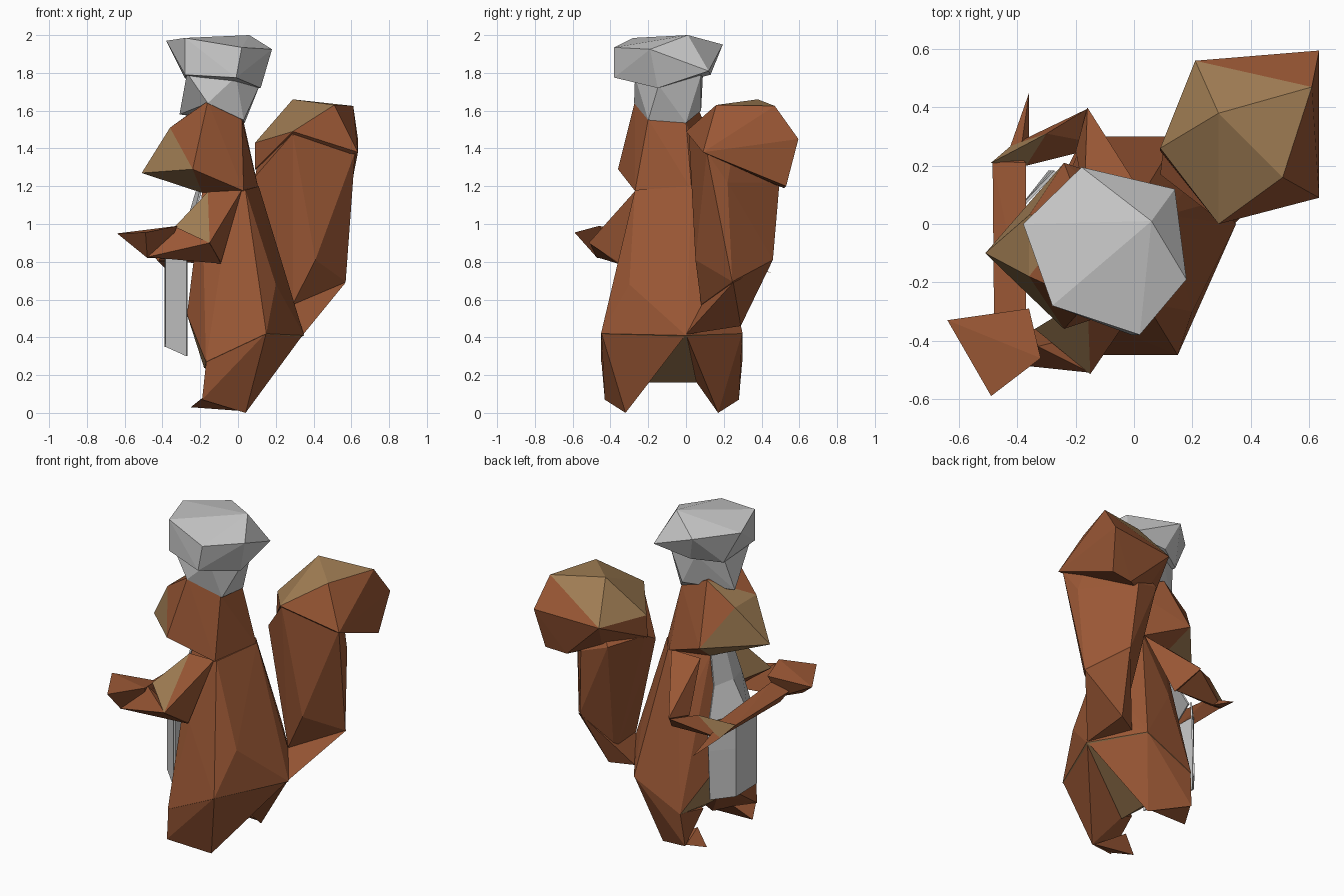
import bpy, bmesh

MID = -0.075  # the animal's own mirror plane in y


def mat(name, rgb):
    m = bpy.data.materials.new(name)
    m.diffuse_color = (*rgb, 1)
    return m


BROWN = mat("brown_fur", (0.32, 0.095, 0.035))
TAN = mat("tan_fur", (0.36, 0.21, 0.09))


def mirror(pts):
    return [(x, 2 * MID - y, z) for x, y, z in pts]


def link(name, bm, mats=()):
    me = bpy.data.meshes.new(name)
    bm.to_mesh(me)
    bm.free()
    for m in mats:
        me.materials.append(m)
    ob = bpy.data.objects.new(name, me)
    bpy.context.collection.objects.link(ob)
    return ob


def hull(name, pts, mats=(BROWN, TAN), is_tan=None):
    """Faceted convex block; is_tan(normal, centre) picks the tan faces."""
    bm = bmesh.new()
    for p in pts:
        bm.verts.new(p)
    res = bmesh.ops.convex_hull(bm, input=bm.verts)
    junk = {g for k in ("geom_interior", "geom_unused") for g in res[k]
            if isinstance(g, bmesh.types.BMVert)}
    bmesh.ops.delete(bm, geom=list(junk), context='VERTS')
    bmesh.ops.recalc_face_normals(bm, faces=bm.faces)
    if is_tan:
        for f in bm.faces:
            f.material_index = int(is_tan(f.normal, f.calc_center_median()))
    return link(name, bm, mats)


def union(name, parts):
    """Fuse overlapping blocks into one clean skin."""
    base = parts[0]
    for p in parts[1:]:
        mod = base.modifiers.new("fuse", 'BOOLEAN')
        mod.operation, mod.solver, mod.object = 'UNION', 'EXACT', p
    dg = bpy.context.evaluated_depsgraph_get()
    me = bpy.data.meshes.new_from_object(base.evaluated_get(dg))
    base.modifiers.clear()
    base.data = me
    base.name = name
    for p in parts[1:]:
        bpy.data.objects.remove(p)
    return base


def sheet(name, rows, thick):
    """Cloth panel skinned through rows of points."""
    bm = bmesh.new()
    vs = [[bm.verts.new(p) for p in r] for r in rows]
    for a, b in zip(vs, vs[1:]):
        for i in range(len(a) - 1):
            bm.faces.new((a[i], a[i + 1], b[i + 1], b[i]))
    ob = link(name, bm)
    mod = ob.modifiers.new("thickness", 'SOLIDIFY')
    mod.thickness = thick
    mod.offset = 0
    return ob


# Torso
side = [(0.15, -0.45, 0.42), (-0.17, -0.45, 0.27), (0.2, -0.3, 0.68),
        (-0.09, -0.35, 0.79), (-0.27, -0.2, 0.52), (0.04, -0.27, 1.18),
        (-0.19, -0.18, 1.17), (-0.18, -0.16, 0.24), (-0.08, -0.2, 0.16)]
body = [hull("torso", side + mirror(side)
             + [(0.35, 0.0, 0.41), (0.29, 0.08, 0.57), (0.11, 0.03, 1.2)],
             is_tan=lambda n, c: n.x < -0.9 or n.z < -0.6)]

# Legs and feet
leg = [(0.15, -0.448, 0.425), (-0.168, -0.448, 0.275), (-0.19, -0.43, 0.07),
       (0.04, -0.32, 0.0), (-0.08, -0.2, 0.17), (-0.17, -0.22, 0.22)]
foot = [(-0.25, -0.3, 0.03), (-0.19, -0.42, 0.075), (0.02, -0.325, 0.01),
        (-0.15, -0.25, 0.11)]
hip = [(0.345, 0.0, 0.415)]
for label, flip in (("right", list), ("left", mirror)):
    body += [hull(label + "_leg", flip(leg) + hip),
             hull(label + "_foot", flip(foot))]

# Head
cheek = [(-0.16, -0.27, 1.65), (-0.36, -0.18, 1.51), (-0.24, -0.36, 1.29),
         (0.03, -0.27, 1.175), (-0.19, -0.18, 1.165)]
body.append(hull("head", cheek + mirror(cheek[1:])
                 + [(-0.18, 0.05, 1.64), (0.02, -0.2, 1.555), (0.03, 0.0, 1.54),
                    (-0.51, -0.1, 1.27), (0.11, 0.03, 1.18)],
                 is_tan=lambda n, c: c.x < -0.3))

# Tail
body += [
    hull("tail_base", [
        (0.345, 0.0, 0.415), (0.57, 0.25, 0.69), (0.28, 0.08, 0.57),
        (0.33, 0.29, 0.46), (0.2, 0.22, 0.45), (0.41, 0.455, 0.8)]),
    hull("tail_stem", [
        (0.57, 0.245, 0.695), (0.41, 0.05, 0.81), (0.29, 0.08, 0.575),
        (0.3, 0.28, 0.5), (0.41, 0.46, 0.81), (0.62, 0.11, 1.38),
        (0.29, 0.015, 1.48), (0.09, 0.17, 1.25), (0.1, 0.26, 1.3),
        (0.22, 0.46, 1.27), (0.38, 0.495, 1.22), (0.6, 0.22, 1.22),
        (0.55, 0.25, 1.4), (0.3, 0.4, 1.4)]),
    hull("tail_tip", [
        (0.29, 0.38, 1.66), (0.51, 0.16, 1.63), (0.61, 0.47, 1.625),
        (0.29, 0.0, 1.49), (0.635, 0.595, 1.45), (0.21, 0.56, 1.43),
        (0.09, 0.26, 1.43), (0.635, 0.09, 1.38), (0.09, 0.25, 1.29),
        (0.26, 0.46, 1.28), (0.46, 0.52, 1.19), (0.6, 0.53, 1.2)],
        is_tan=lambda n, c: c.z > 1.43 and c.x < 0.47 and n.z > 0.2)]

# Right arm
body += [
    hull("right_upper_arm", [
        (0.02, -0.265, 1.18), (-0.16, -0.25, 1.17), (-0.34, -0.36, 0.98),
        (-0.15, -0.515, 0.9), (-0.09, -0.36, 0.795), (-0.15, -0.28, 0.87)],
        is_tan=lambda n, c: c.x < -0.2),
    hull("right_forearm", [
        (-0.15, -0.51, 0.9), (-0.09, -0.36, 0.79), (-0.33, -0.42, 0.985),
        (-0.48, -0.475, 0.825), (-0.4, -0.36, 0.825)]),
    hull("right_hand", [
        (-0.64, -0.33, 0.95), (-0.49, -0.59, 0.955), (-0.36, -0.29, 0.96),
        (-0.32, -0.46, 0.99), (-0.48, -0.47, 0.82), (-0.4, -0.35, 0.82)])]

# Left arm, folded across the front
body += [
    hull("left_upper_arm", [
        (0.02, 0.115, 1.18), (-0.17, 0.1, 1.17), (-0.16, 0.4, 0.905),
        (-0.09, 0.25, 0.795), (-0.2, 0.25, 0.88)]),
    hull("left_elbow", [
        (-0.16, 0.395, 0.9), (-0.09, 0.27, 0.79), (-0.3, 0.31, 0.93),
        (-0.49, 0.21, 0.88), (-0.37, 0.2, 0.84), (-0.42, 0.27, 0.8)],
        is_tan=lambda n, c: c.x < -0.33 and n.z > 0),
    hull("left_forearm", [
        (-0.485, 0.215, 0.875), (-0.37, 0.21, 0.87), (-0.42, 0.26, 0.805),
        (-0.48, -0.33, 0.88), (-0.37, -0.34, 0.92), (-0.42, -0.33, 0.8)]),
    hull("left_thumb", [
        (-0.36, 0.45, 0.74), (-0.43, 0.25, 0.81), (-0.36, 0.24, 0.81),
        (-0.39, 0.24, 0.86)])]
union("body", body)

# Hat
union("hat", [
    hull("crown", [
        (0.06, 0.01, 2.0), (0.14, 0.12, 1.81), (0.18, -0.19, 1.925),
        (0.02, -0.38, 1.935), (-0.28, -0.28, 1.985), (-0.38, 0.0, 1.97),
        (-0.18, 0.195, 1.95), (0.12, -0.15, 1.72), (-0.01, -0.38, 1.775),
        (-0.28, -0.28, 1.79), (-0.28, 0.03, 1.77), (-0.12, 0.13, 1.79)], ()),
    hull("band", [
        (-0.16, -0.275, 1.64), (0.03, -0.2, 1.55), (0.035, 0.0, 1.535),
        (-0.03, 0.08, 1.6), (-0.31, -0.04, 1.58),
        (0.115, -0.145, 1.735), (0.05, 0.08, 1.79), (-0.01, -0.27, 1.78),
        (-0.27, -0.25, 1.8), (-0.27, 0.02, 1.8), (-0.13, 0.09, 1.8)], ())])

# Apron
sheet("apron_skirt", [
    [(-0.27, -0.24, z0), (-0.38, -0.15, z), (-0.385, 0.06, z), (x, 0.18, z)]
    for z0, z, x in ((0.82, 0.82, -0.27), (0.6, 0.65, -0.28),
                     (0.3, 0.35, -0.29))], 0.01)
sheet("apron_bib", [
    [(-0.2, -0.17, 1.17), (-0.22, MID, 1.17), (-0.2, 0.04, 1.17)],
    [(-0.24, -0.2, 1.0), (-0.27, MID, 1.0), (-0.24, 0.07, 1.0)],
    [(-0.27, -0.24, 0.82), (-0.37, MID, 0.82), (-0.27, 0.16, 0.82)]], 0.01)
